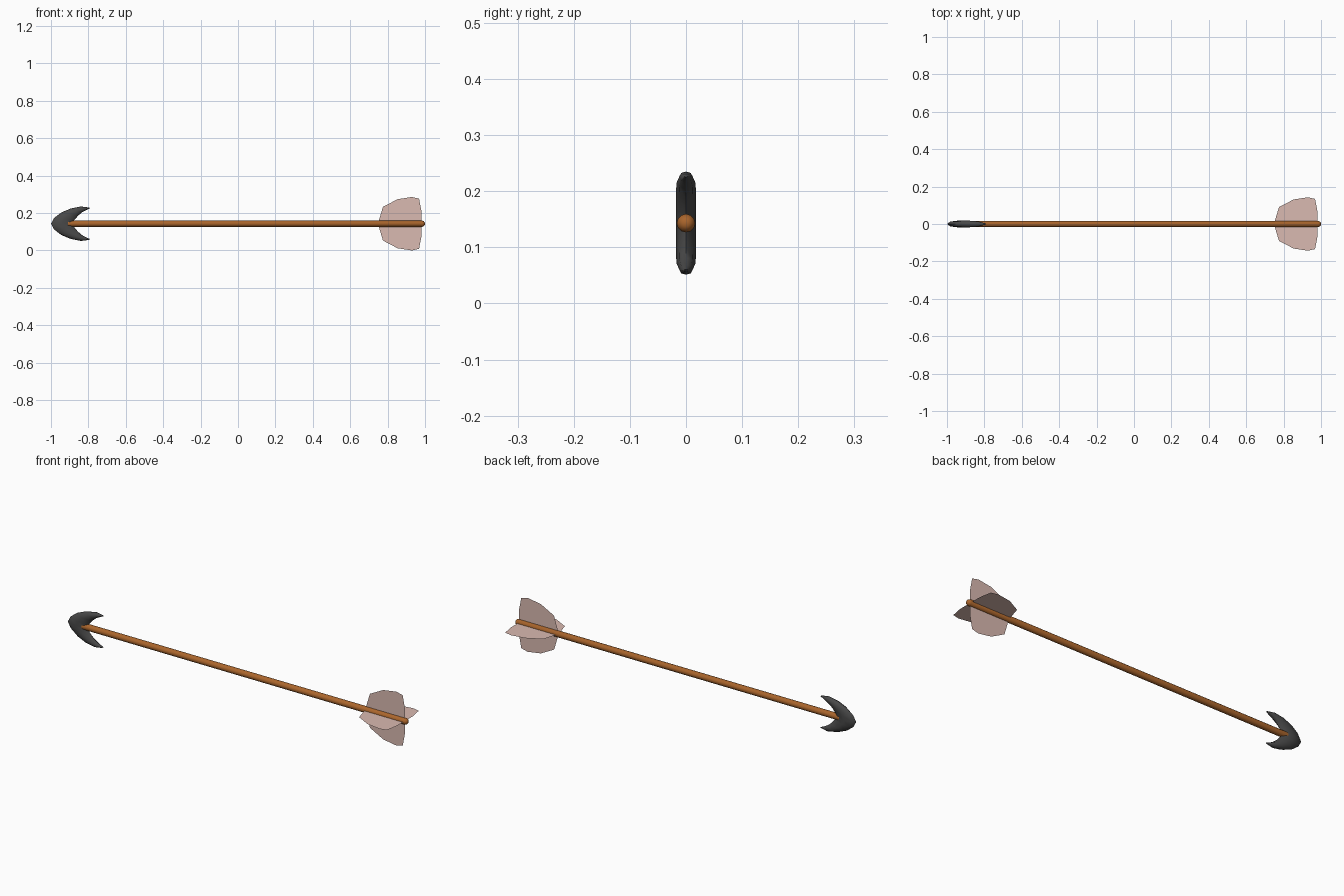
import bpy, bmesh
from math import cos, sin, pi, radians
from mathutils import Vector

if "Cube" in bpy.data.objects:
    bpy.data.objects.remove(bpy.data.objects["Cube"])

Z = 0.143  # height of the arrow axis


def material(name, rgb):
    m = bpy.data.materials.new(name)
    m.diffuse_color = (*rgb, 1)
    m.use_nodes = True
    m.node_tree.nodes["Principled BSDF"].inputs["Base Color"].default_value = m.diffuse_color
    return m


def finish(name, bm, mat, smooth=None):
    bmesh.ops.recalc_face_normals(bm, faces=bm.faces)
    me = bpy.data.meshes.new(name)
    bm.to_mesh(me)
    bm.free()
    ob = bpy.data.objects.new(name, me)
    bpy.context.collection.objects.link(ob)
    me.materials.append(mat)
    if smooth:
        bpy.ops.object.select_all(action='DESELECT')
        ob.select_set(True)
        bpy.context.view_layer.objects.active = ob
        bpy.ops.object.shade_smooth_by_angle(angle=radians(smooth))
    return ob


def loft(rings):
    """Skin a list of closed rings and cap both ends."""
    bm = bmesh.new()
    loops = [[bm.verts.new(p) for p in r] for r in rings]
    n = len(loops[0])
    for a, b in zip(loops, loops[1:]):
        for i in range(n):
            j = (i + 1) % n
            bm.faces.new((a[i], a[j], b[j], b[i]))
    bm.faces.new(loops[0])
    bm.faces.new(loops[-1])
    return bm


wood = material("wood", (0.40, 0.13, 0.025))
iron = material("iron", (0.065, 0.065, 0.065))
feather = material("feather", (0.70, 0.49, 0.44))

# Shaft: round rod with a domed nock end
profile = [(-0.91, 0.0165), (0.985, 0.0165), (0.994, 0.013), (0.999, 0.006)]
rings = [[(x, r * cos(k * pi / 6), Z + r * sin(k * pi / 6)) for k in range(12)]
         for x, r in profile]
finish("shaft", loft(rings), wood, 50)

# Arrowhead: flattened crescent, each station is (outer xz, inner xz, half thickness)
half = [((-1.0, 0.0), (-0.882, 0.0), 0.018),
        ((-0.983, 0.031), (-0.876, 0.018), 0.018),
        ((-0.945, 0.060), (-0.855, 0.043), 0.018),
        ((-0.895, 0.081), (-0.832, 0.062), 0.017),
        ((-0.840, 0.092), (-0.810, 0.074), 0.012),
        ((-0.797, 0.087), (-0.791, 0.082), 0.003)]
mirrored = [((o[0], -o[1]), (i[0], -i[1]), t) for o, i, t in half[:0:-1]]
rings = []
for o, i, t in mirrored + half:
    outer, inner = Vector((o[0], 0, Z + o[1])), Vector((i[0], 0, Z + i[1]))
    mid, arm = (outer + inner) / 2, (outer - inner) / 2
    rings.append([mid + arm * cos(k * pi / 4) + Vector((0, t * sin(k * pi / 4), 0))
                  for k in range(8)])
finish("arrowhead", loft(rings), iron, 60)

# Fletching: two crossed thin vanes
edge = [(0.775, 0.090), (0.853, 0.131), (0.930, 0.143), (0.968, 0.134), (0.980, 0.072)]
outline = [(0.748, 0)] + edge + [(0.980, 0)] + [(x, -h) for x, h in reversed(edge)]
for name, vertical in (("upright_vane", True), ("level_vane", False)):
    bm = bmesh.new()
    bm.faces.new([bm.verts.new((x, 0, Z + h) if vertical else (x, h, Z))
                  for x, h in outline])
    finish(name, bm, feather)
